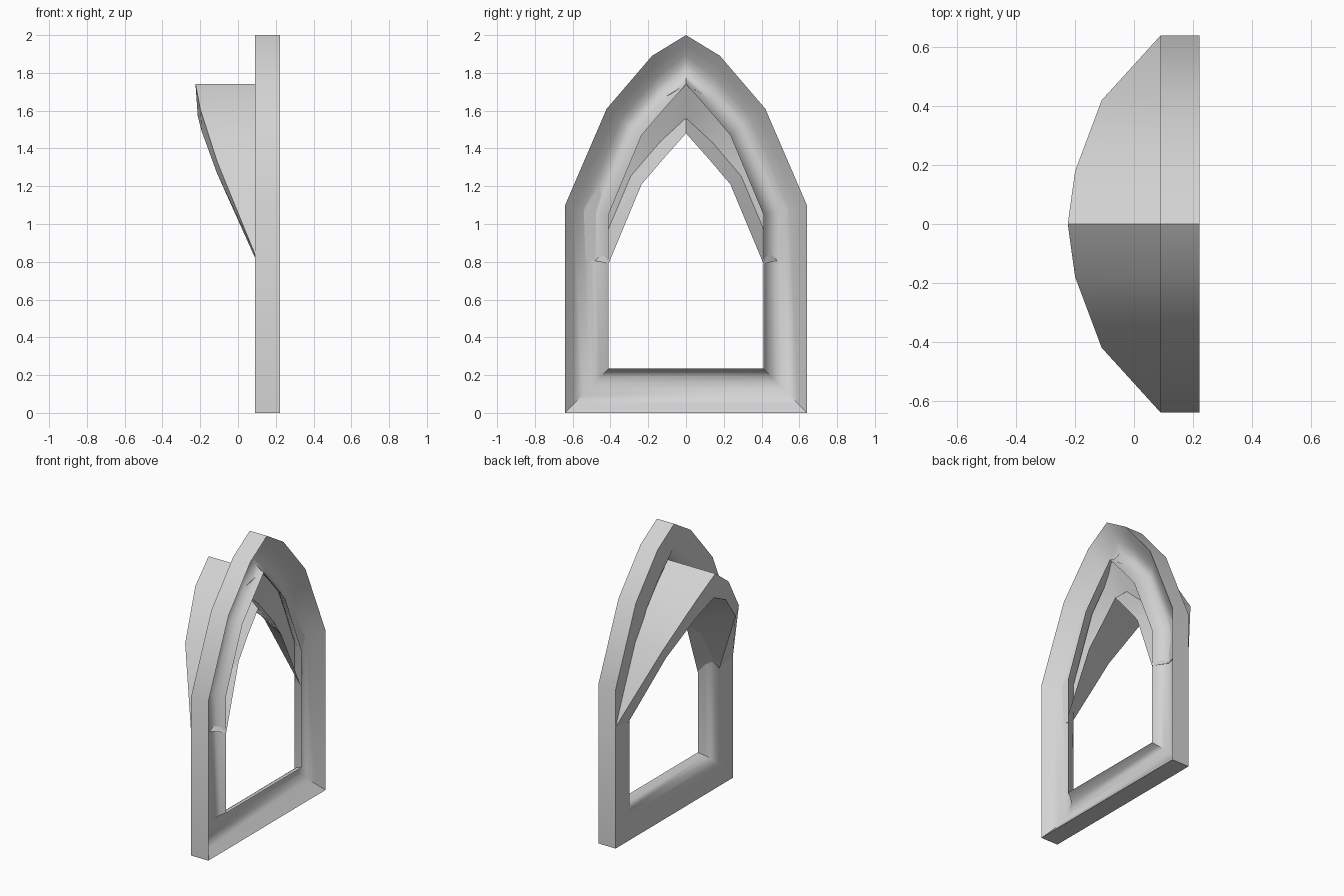
import bpy, bmesh, math

cube = bpy.data.objects.get("Cube")
if cube:
    bpy.data.objects.remove(cube, do_unlink=True)

stone = bpy.data.materials.new("light_grey")
stone.use_nodes = True
GREY = (0.65, 0.65, 0.65, 1)
stone.diffuse_color = GREY
stone.node_tree.nodes["Principled BSDF"].inputs["Base Color"].default_value = GREY

DROP = 0.26    # how far the hood sits below the arch

# Half outlines from springing to apex, as (y, z)
outer = [(0.64, 1.10), (0.42, 1.61), (0.18, 1.89), (0, 2.0)]
inner = [(0.41, 1.05), (0.235, 1.47), (0.12, 1.605), (0, 1.74)]

# Hollow moulding section, as (share of the way inward, x)
moulding = [(0, 0.09), (0, 0.222), (0.2, 0.178), (0.4, 0.138), (0.55, 0.12),
            (0.68, 0.118), (0.82, 0.134), (0.93, 0.163), (1, 0.197),
            (0.93, 0.15), (0.82, 0.117), (0.68, 0.1), (0.5, 0.092)]


def across(o, i, t, x):
    """Point at share t between the outer and inner outline, at depth x."""
    return (x, o[0] + (i[0] - o[0]) * t, o[1] + (i[1] - o[1]) * t)


def mirrored(half):
    """Complete half a row of sections that ends on the centre line."""
    return half + [[(x, -y, z) for x, y, z in s] for s in reversed(half[:-1])]


def sweep(name, sections, closed):
    """Skin a row of equal sections into one solid."""
    bm = bmesh.new()
    rings = [[bm.verts.new(p) for p in s] for s in sections]
    pairs = list(zip(rings, rings[1:]))
    if closed:
        pairs.append((rings[-1], rings[0]))
    else:
        bm.faces.new(rings[0])
        bm.faces.new(rings[-1])
    for a, b in pairs:
        for i in range(len(a)):
            j = (i + 1) % len(a)
            bm.faces.new((a[i], a[j], b[j], b[i]))
    bmesh.ops.recalc_face_normals(bm, faces=bm.faces)
    mesh = bpy.data.meshes.new(name)
    bm.to_mesh(mesh)
    bm.free()
    mesh.materials.append(stone)
    obj = bpy.data.objects.new(name, mesh)
    bpy.context.collection.objects.link(obj)
    bpy.ops.object.select_all(action='DESELECT')
    obj.select_set(True)
    bpy.context.view_layer.objects.active = obj
    bpy.ops.object.shade_smooth_by_angle(angle=math.radians(45))


# Window frame: sill, jambs and pointed arch in one closed loop
frame_half = [[across(o, i, t, x) for t, x in moulding]
              for o, i in zip([(0.64, 0)] + outer, [(0.41, 0.235)] + inner)]
sweep("window_frame", mirrored(frame_half), True)

# Hood: the arch lowered and drawn out behind, deepest at the ridge
back = [(0.09, 0.64, 0.84), (-0.11, 0.42, 1.33),
        (-0.20, 0.18, 1.61), (-0.225, 0, 1.74)]
rim = [(0.095, 0.50, 0.81), (-0.112, 0.38, 1.27),
       (-0.192, 0.16, 1.49), (-0.213, 0, 1.57)]
front_x = [0.15, 0.115, 0.11, 0.18]
hollow_x = [0.12, 0.07, 0.06, 0.06]
lip_x = [0.197, 0.17, 0.16, 0.155]
hood_half = []
for o, i, b, r, front, hollow, lip in zip(outer, inner, back, rim,
                                          front_x, hollow_x, lip_x):
    o, i = (o[0], o[1] - DROP), (i[0], i[1] - DROP)
    hood_half.append([b, across(o, i, 0, front), across(o, i, 0.69, hollow),
                      across(o, i, 1, lip), r])
sweep("arched_hood", mirrored(hood_half), False)
